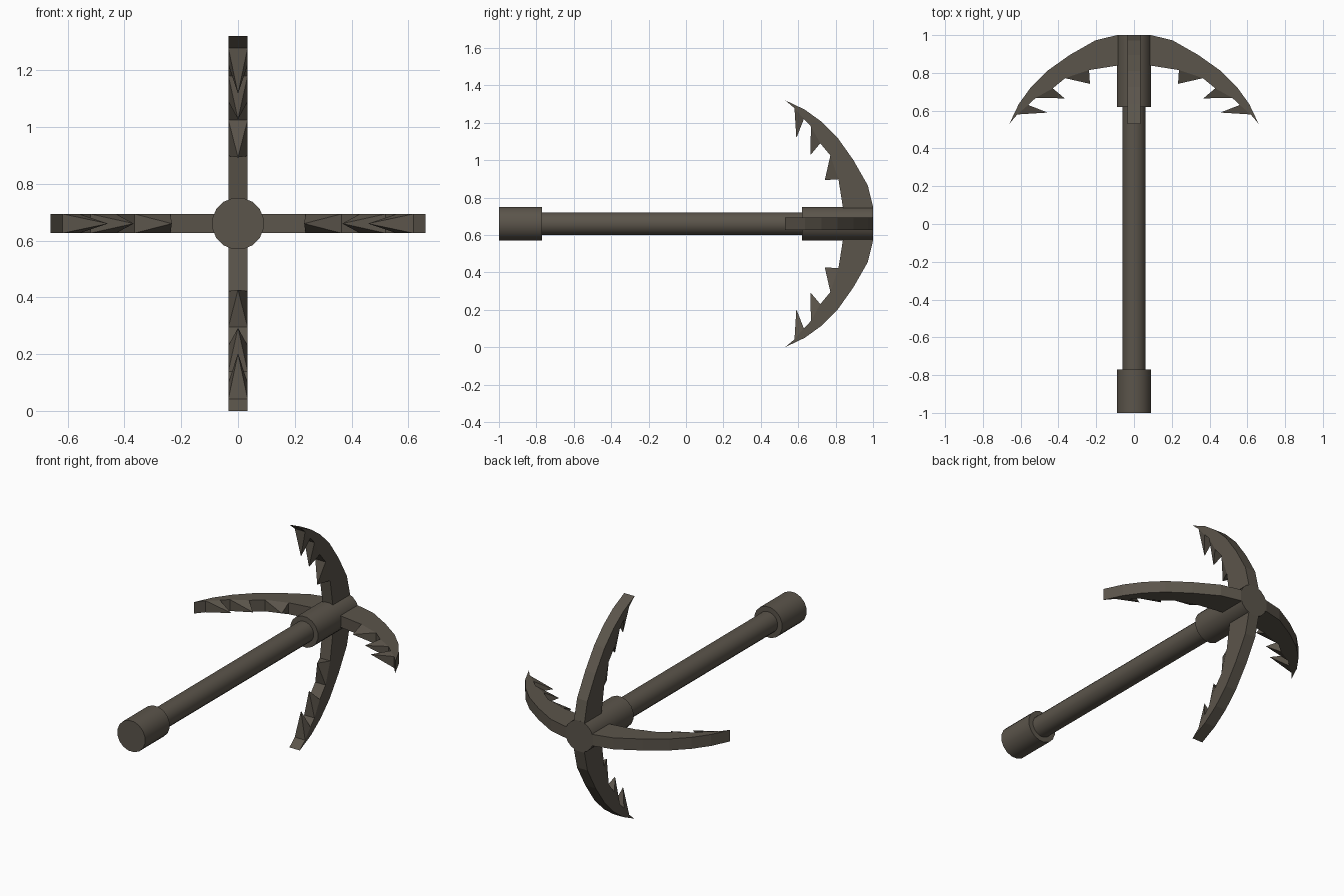
import bpy, bmesh, math
from mathutils import Matrix, Vector

if "Cube" in bpy.data.objects:
    bpy.data.objects.remove(bpy.data.objects["Cube"])

CZ = 0.66      # height of the shaft axis
HW = 0.034     # half width of a fluke

iron = bpy.data.materials.new("dark_iron")
iron.diffuse_color = (0.105, 0.09, 0.07, 1)
iron.use_nodes = True
iron.node_tree.nodes["Principled BSDF"].inputs["Base Color"].default_value = iron.diffuse_color


def rod(name, radius, y0, y1, sides=16):
    bpy.ops.mesh.primitive_cylinder_add(
        vertices=sides, radius=radius, depth=y1 - y0)
    ob = bpy.context.object
    ob.name = name
    turn = Matrix.Rotation(math.pi / 2, 4, 'X') @ Matrix.Rotation(math.pi / sides, 4, 'Z')
    ob.data.transform(Matrix.Translation((0, (y0 + y1) / 2, CZ)) @ turn)
    ob.data.materials.append(iron)
    bpy.ops.object.shade_smooth_by_angle(angle=math.radians(35))


# Shaft and its two collars
rod("shaft", 0.0625, -0.98, 0.98)
rod("end_collar", 0.092, -1.0, -0.77)
rod("head_collar", 0.092, 0.62, 1.0)

# Fluke outline as (distance from axis, y)
OUTER = [(0.08, 1.0), (0.09, 1.0), (0.205, 0.972), (0.34, 0.895), (0.46, 0.81),
         (0.545, 0.725), (0.61, 0.635), (0.66, 0.53)]
INNER = [(0.618, 0.58), (0.56, 0.63), (0.52, 0.668), (0.43, 0.718),
         (0.365, 0.772), (0.238, 0.815), (0.08, 0.84)]
# Each barb: inner base edge, sharp tip, outer base edge
BARBS = [((0.238, 0.815), (0.233, 0.742), (0.365, 0.772)),
         ((0.43, 0.718), (0.367, 0.665), (0.52, 0.668)),
         ((0.56, 0.63), (0.457, 0.59), (0.618, 0.58))]


def fluke(name, angle):
    bm = bmesh.new()
    left, right = {}, {}
    outline = OUTER + INNER
    for r, y in outline:
        left[(r, y)] = bm.verts.new((-HW, y, r))
        right[(r, y)] = bm.verts.new((HW, y, r))
    bm.faces.new([left[p] for p in outline])
    bm.faces.new([right[p] for p in reversed(outline)])
    barb_at = {(c, a): t for a, t, c in BARBS}
    for p, q in zip(outline, outline[1:] + outline[:1]):
        ring = [left[p], right[p], right[q], left[q]]
        if (p, q) in barb_at:
            # pointed barb grows from this strip of the inner edge
            r, y = barb_at[(p, q)]
            tip = bm.verts.new((0, y, r))
            for a, b in zip(ring, ring[1:] + ring[:1]):
                bm.faces.new((a, b, tip))
        else:
            bm.faces.new(ring)
    bmesh.ops.recalc_face_normals(bm, faces=bm.faces)
    bmesh.ops.transform(
        bm, verts=bm.verts,
        matrix=Matrix.Translation((0, 0, CZ)) @ Matrix.Rotation(angle, 4, 'Y'))
    me = bpy.data.meshes.new(name)
    bm.to_mesh(me)
    bm.free()
    me.materials.append(iron)
    bpy.context.collection.objects.link(bpy.data.objects.new(name, me))


# Four barbed flukes around the head
for i, side in enumerate(("top", "right", "bottom", "left")):
    fluke("fluke_" + side, i * math.pi / 2)
